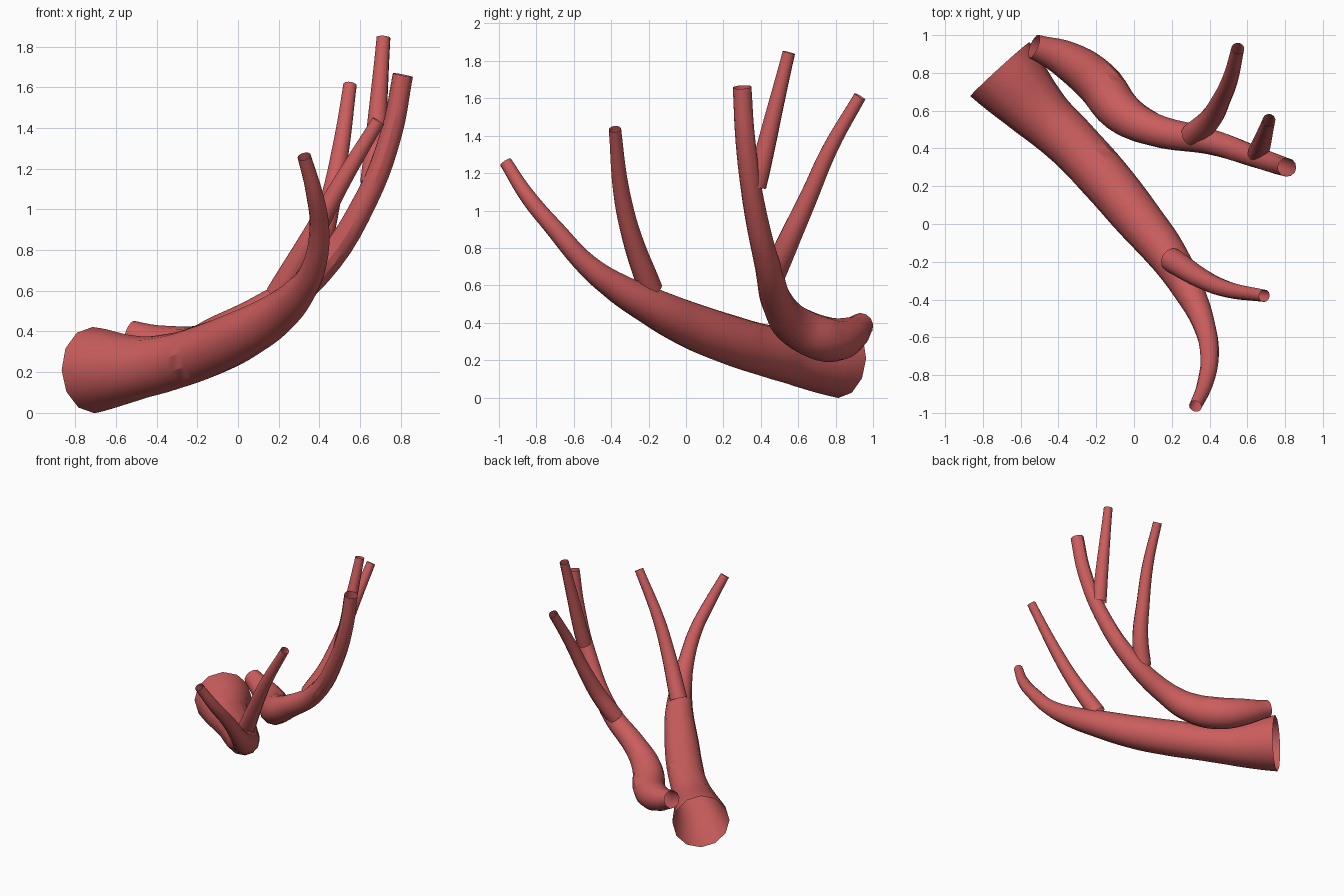
import bpy

# one coral red for everything
coral = bpy.data.materials.new("coral_red")
coral.diffuse_color = (0.60, 0.11, 0.11, 1.0)


def tube(name, points):
    """Open twelve-sided tapering tube through (x, y, z, radius) points."""
    cu = bpy.data.curves.new(name, 'CURVE')
    cu.dimensions = '3D'
    cu.bevel_depth = 1.0
    cu.bevel_resolution = 4
    cu.resolution_u = 5
    cu.use_fill_caps = False
    sp = cu.splines.new('BEZIER')
    sp.radius_interpolation = 'CARDINAL'
    sp.bezier_points.add(len(points) - 1)
    for bp, (x, y, z, r) in zip(sp.bezier_points, points):
        bp.co = (x, y, z)
        bp.radius = r
        bp.handle_left_type = bp.handle_right_type = 'AUTO'
    cu.materials.append(coral)
    ob = bpy.data.objects.new(name, cu)
    bpy.context.collection.objects.link(ob)
    bpy.ops.object.select_all(action='DESELECT')
    ob.select_set(True)
    bpy.context.view_layer.objects.active = ob
    bpy.ops.object.convert(target='MESH')
    bpy.ops.object.shade_smooth_by_angle()


# thick lower trunk, curling up at its far end
tube("trunk", [
    (-.71, .82, .21, .212), (-.50, .59, .22, .16), (-.33, .43, .25, .14),
    (-.145, .23, .31, .135), (.02, .03, .385, .125), (.18, -.17, .48, .105),
    (.30, -.37, .59, .08), (.37, -.53, .71, .06), (.40, -.70, .90, .049),
    (.375, -.85, 1.08, .042), (.325, -.965, 1.26, .034)])

# twig on the trunk
tube("trunk_twig", [
    (.20, -.19, .58, .065), (.36, -.29, .86, .053),
    (.49, -.345, 1.10, .044), (.69, -.38, 1.435, .033)])

# second stem, sagging beside the trunk and then rising
tube("side_stem", [
    (-.53, .94, .39, .066), (-.36, .87, .33, .10), (-.20, .755, .31, .12),
    (-.065, .59, .38, .112), (.09, .505, .475, .09), (.39, .44, .69, .07),
    (.63, .36, 1.05, .058), (.755, .317, 1.38, .053), (.81, .30, 1.66, .05)])

# twigs on the second stem
tube("side_stem_lower_twig", [
    (.31, .47, .66, .065), (.40, .55, .84, .06), (.46, .655, 1.07, .05),
    (.51, .77, 1.33, .042), (.55, .93, 1.61, .034)])
tube("side_stem_upper_twig", [
    (.655, .375, 1.13, .055), (.67, .41, 1.27, .052),
    (.69, .47, 1.52, .044), (.715, .55, 1.845, .034)])
